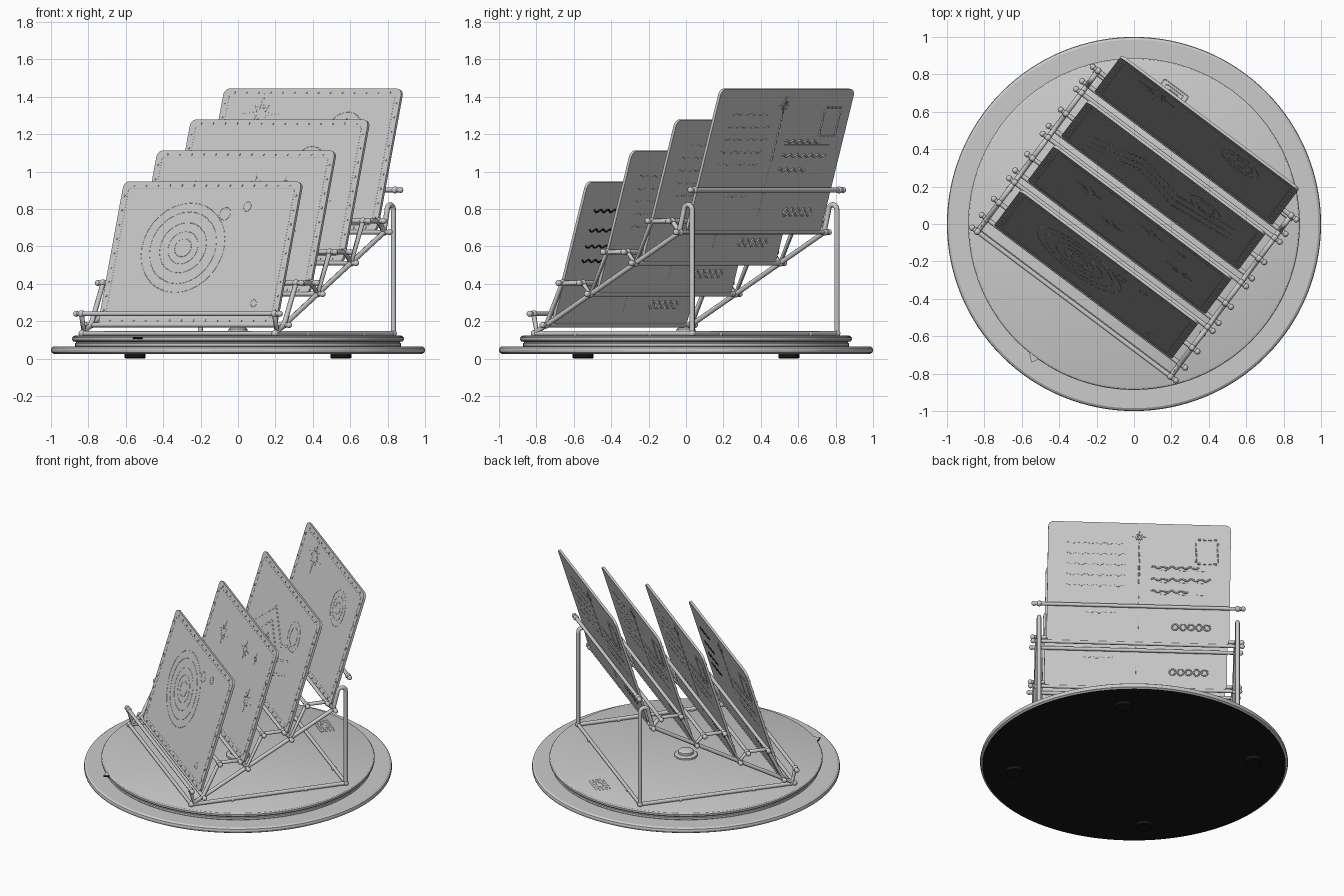
import bpy, bmesh, math
from mathutils import Matrix, Vector

if "Cube" in bpy.data.objects:
    bpy.data.objects.remove(bpy.data.objects["Cube"])


def material(name, value):
    m = bpy.data.materials.new(name)
    m.diffuse_color = (value, value, value, 1)
    m.use_nodes = True
    m.node_tree.nodes["Principled BSDF"].inputs["Base Color"].default_value = m.diffuse_color
    return m


grey = material("light grey", 0.6)
black = material("rubber black", 0.008)

RACK = Matrix.Rotation(math.radians(-36.87), 4, 'Z')   # rack sits turned on the plate
TILT = math.radians(17)
STEP_V, STEP_Z = 0.298, 0.1655
CARD_W, CARD_H, CARD_T = 0.594, 0.80, 0.008             # half width, height, half thickness


def add(name, data, matrix=Matrix(), mat=grey):
    ob = bpy.data.objects.new(name, data)
    bpy.context.collection.objects.link(ob)
    ob.matrix_world = matrix
    data.materials.append(mat)
    return ob


def smooth(ob, angle=35):
    bpy.ops.object.select_all(action='DESELECT')
    ob.select_set(True)
    bpy.context.view_layer.objects.active = ob
    bpy.ops.object.shade_smooth_by_angle(angle=math.radians(angle))


def wires(name, paths, radius, matrix=Matrix(), closed=False, res=2, mat=grey):
    cu = bpy.data.curves.new(name, 'CURVE')
    cu.dimensions = '3D'
    cu.bevel_depth, cu.bevel_resolution, cu.use_fill_caps = radius, res, True
    for path in paths:
        sp = cu.splines.new('POLY')
        sp.points.add(len(path) - 1)
        for p, co in zip(sp.points, path):
            p.co = (*co, 1)
        sp.use_cyclic_u = closed
    return add(name, cu, matrix, mat)


def balls(name, centres, radius, matrix=Matrix(), segs=12):
    bm = bmesh.new()
    for c in centres:
        bmesh.ops.create_uvsphere(bm, u_segments=segs, v_segments=segs // 2, radius=radius,
                                  matrix=Matrix.Translation(c))
    me = bpy.data.meshes.new(name)
    bm.to_mesh(me)
    smooth(add(name, me, matrix))


def lathe(name, profile, loc=(0, 0, 0), steps=96, mat=grey):
    bm = bmesh.new()
    vs = [bm.verts.new((r, 0, z)) for r, z in profile]
    es = [bm.edges.new(p) for p in zip(vs, vs[1:])]
    bmesh.ops.spin(bm, geom=vs + es, axis=(0, 0, 1), cent=(0, 0, 0),
                   angle=2 * math.pi, steps=steps)
    bmesh.ops.remove_doubles(bm, verts=bm.verts, dist=1e-4)
    bmesh.ops.recalc_face_normals(bm, faces=bm.faces)
    me = bpy.data.meshes.new(name)
    bm.to_mesh(me)
    ob = add(name, me, Matrix.Translation(loc), mat)
    smooth(ob, 25)
    return ob


def prism(name, outline, z0, z1, matrix=Matrix()):
    bm = bmesh.new()
    f = bm.faces.new([bm.verts.new((x, y, z0)) for x, y in outline])
    top = bmesh.ops.extrude_face_region(bm, geom=[f])['geom']
    bmesh.ops.translate(bm, vec=(0, 0, z1 - z0),
                        verts=[v for v in top if isinstance(v, bmesh.types.BMVert)])
    bmesh.ops.recalc_face_normals(bm, faces=bm.faces)
    me = bpy.data.meshes.new(name)
    bm.to_mesh(me)
    ob = add(name, me, matrix)
    smooth(ob)
    return ob


def darken(ob, limit):
    """Black on every face whose normal points lower than the limit."""
    ob.data.materials.append(black)
    for p in ob.data.polygons:
        p.material_index = int(p.normal.z < limit)


def ring(x, y, r, z, n=32, sx=1.0):
    return [(x + sx * r * math.cos(2 * math.pi * k / n), y + r * math.sin(2 * math.pi * k / n), z)
            for k in range(n)]


def wave(x0, x1, y, z, amp=0.006, period=0.06):
    n = int(abs(x1 - x0) / period * 6)
    return [(x0 + (x1 - x0) * k / n, y + amp * math.sin(k * math.pi / 3), z) for k in range(n + 1)]


def star(x, y, r, z):
    return [(x + r * s * math.cos(k * math.pi / 8), y + r * s * math.sin(k * math.pi / 8), z)
            for k in range(16) for s in [(1.0, 0.25, 0.6, 0.25)[k % 4]]]


def rounded(x0, x1, y0, y1, r, n=6):
    out = []
    for cx, cy, a0 in ((x1 - r, y0 + r, -90), (x1 - r, y1 - r, 0), (x0 + r, y1 - r, 90), (x0 + r, y0 + r, 180)):
        for k in range(n + 1):
            a = math.radians(a0 + 90 * k / n)
            out.append((cx + r * math.cos(a), cy + r * math.sin(a)))
    return out


# turntable base with black underside, upper plate, feet and pivot
base = lathe("base_disc", [(0, .026), (.985, .026), (.997, .033), (1, .045), (.997, .058), (.985, .066), (0, .066)], steps=128)
darken(base, -.95)
lathe("turntable_plate", [(0, .06), (.865, .06), (.872, .068), (.872, .082), (.865, .086), (.865, .09), (.88, .092),
                          (.887, .1), (.887, .112), (.882, .119), (.872, .123), (0, .123)], steps=128)
for x in (-.55, .55):
    for y in (-.55, .55):
        lathe("foot", [(0, .006), (.05, .006), (.056, .011), (.056, .03), (0, .03)], (x, y, -.006), 24, black)
lathe("pivot_boss", [(.075, .12), (.075, .134), (.068, .14), (.05, .142), (.05, .158), (.04, .166), (.02, .17), (0, .171)], steps=40)
# pointer and small stamped patch on the plate
pointer = prism("pointer", [(-.565, -.67), (-.50, -.72), (-.548, -.74)], .105, .117)
darken(pointer, .5)
patch = Matrix.Translation((.2, .69, .122)) @ RACK
wires("plate_patch", [[(x, y, 0) for x, y in rounded(-s, s, -s * .6, s * .6, .006, 2)] for s in (.08, .055, .03)],
      .003, patch, True, 1)

# side wires: base runner, stepped zigzag, diagonal brace, hairpin back leg
valley = [(-.45 + STEP_V * i, .18 + STEP_Z * i) for i in range(4)]
zigzag, nodes = [(-.535, .24), (-.515, .15)], [(-.535, .24), (-.53, .135)]
for i, (v, z) in enumerate(valley):
    zigzag.append((v, z))
    nodes.append((v, z))
    if i < 3:
        zigzag += [(v + .108, z + .225), (v + .245, z + .225)]
        nodes += zigzag[-2:]
hairpin = [(.44, .68), (.468, .79)]
hairpin += [(.497 - .028 * math.cos(k * math.pi / 8), .795 + .028 * math.sin(k * math.pi / 8)) for k in range(1, 8)]
hairpin += [(.525, .79), (.525, .135)]
sides = [[(-.53, .135), (.525, .135)], [(-.53, .135), (.44, .675)], zigzag, hairpin]
for side, u in (("right", .645), ("left", -.645)):
    wires(side + "_side_frame", [[(u, v, z) for v, z in p] for p in sides], .014, RACK)
    balls(side + "_joints", [(u, v, z) for v, z in nodes + [(.525, .135)]], .019, RACK)

# cross rails with end knobs
rails = [(-.535, .24)] + valley
rails += [(v + .108, z + .225) for v, z in valley[:3]]
rails += [(v + .245, z + .225) for v, z in valley[:3]] + [(.54, .902)]
wires("cross_rails", [[(-.69, v, z), (.69, v, z)] for v, z in rails], .0125, RACK)
balls("rail_knobs", [(s * .68, v, z) for v, z in rails for s in (-1, 1)], .0165, RACK)
balls("rail_stops", [(s * .645, .54, .902) for s in (-1, 1)], .019, RACK)
wires("floor_rails", [[(-.645, v, .135), (.645, v, .135)] for v in (-.53, .525)], .012, RACK)
balls("floor_clips", [(s * .645, v, .13) for s in (-1, 1) for v in (-.25, .25)] +
      [(s * .4, .525, .13) for s in (-1, 1)], .017, RACK)


def front_art(i):
    z = CARD_T - .001
    if i == 0:      # target rings and small arcs
        art = [ring(-.12, .43, r, z, sx=1.1) for r in (.05, .09, .14, .20, .25)]
        return art + [ring(.12, .62, .035, z), ring(.26, .66, .025, z), ring(.42, .12, .02, z)]
    if i == 1:      # scattered blossoms
        return [star(x, y, r, z) for x, y, r in ((-.3, .55, .09), (.1, .6, .07), (.35, .35, .09), (-.1, .3, .07), (.3, .62, .04))]
    if i == 2:      # ridges and a disc
        return [ring(.25, .55, r, z) for r in (.06, .10)] + \
               [[(-.45, y, z), (-.15, y + .25, z), (.1, y + .08, z), (.45, y + .2, z), (.1, y + .06, z),
                 (-.15, y + .235, z)] for y in (.15, .25, .35)]
    return [star(-.32, .66, .12, z)] + [ring(.26, .55, r, z) for r in (.04, .08, .12)]


# four leaning cards with relief on both faces
for i, (v, z) in enumerate(valley):
    m = RACK @ Matrix.Translation((0, v, z)) @ Matrix.Rotation(math.pi / 2 - TILT, 4, 'X')
    n = f"card_{i + 1}"
    prism(n, rounded(-CARD_W, CARD_W, 0, CARD_H, .035), -CARD_T, CARD_T, m)
    frame = [(x, y, CARD_T - .001) for x, y in rounded(-.555, .555, .04, .76, .012, 2)]
    wires(n + "_border", [frame], .002, m, True, 1)
    dots = [(-.52 + k * .08, y, CARD_T) for k in range(14) for y in (.022, .778)]
    dots += [(x, .08 + k * .08, CARD_T) for k in range(9) for x in (-.573, .573)]
    balls(n + "_border_dots", dots, .007, m, 6)
    wires(n + "_front_relief", front_art(i), .0025, m, True, 1)

    b = -CARD_T
    # faint ruled lines and message waves on the back, dark ink on the first card
    ruled = [[(0, .08, b + .001), (0, .38, b + .001)]]
    ruled += [[(-.08, y, b + .001), (-.48, y, b + .001)] for y in (.49, .41, .33)]
    wires(n + "_back_lines", ruled, .002, m, False, 1)
    if i == 0:
        waves = [wave(.28, .48, y, b, .007) for y in (.36, .44, .53, .64)]
        wires(n + "_ink_waves", waves, .005, m, False, 1, black)
    else:
        waves = [wave(.09, .47, .38 + .07 * k, b + .001) for k in range(5)] + [wave(.15, .35, .2, b + .001)]
        wires(n + "_back_waves", waves, .002, m, False, 1)
    # bold address waves, dashed divider and dashed frame
    bold = [wave(-.08, e, y, b, .007) for e, y in ((-.39, .51), (-.47, .43), (-.32, .35))]
    bold += [[(0, .40 + .045 * k, b), (0, .428 + .045 * k, b)] for k in range(6)]
    bold += [[(-.38 - .035 * k, y, b), (-.40 - .035 * k, y, b)] for k in range(4) for y in (.54, .70)]
    bold += [[(x, .55 + .035 * k, b), (x, .575 + .035 * k, b)] for k in range(4) for x in (-.37, -.51)]
    wires(n + "_back_dashes", bold, .0055, m, False, 1)
    marks = [ring(-.24 - .052 * k, .115, .02, b, 10) for k in range(5)]
    wires(n + "_back_marks", marks + [star(0, .71, .045, b)], .005, m, True, 1)
